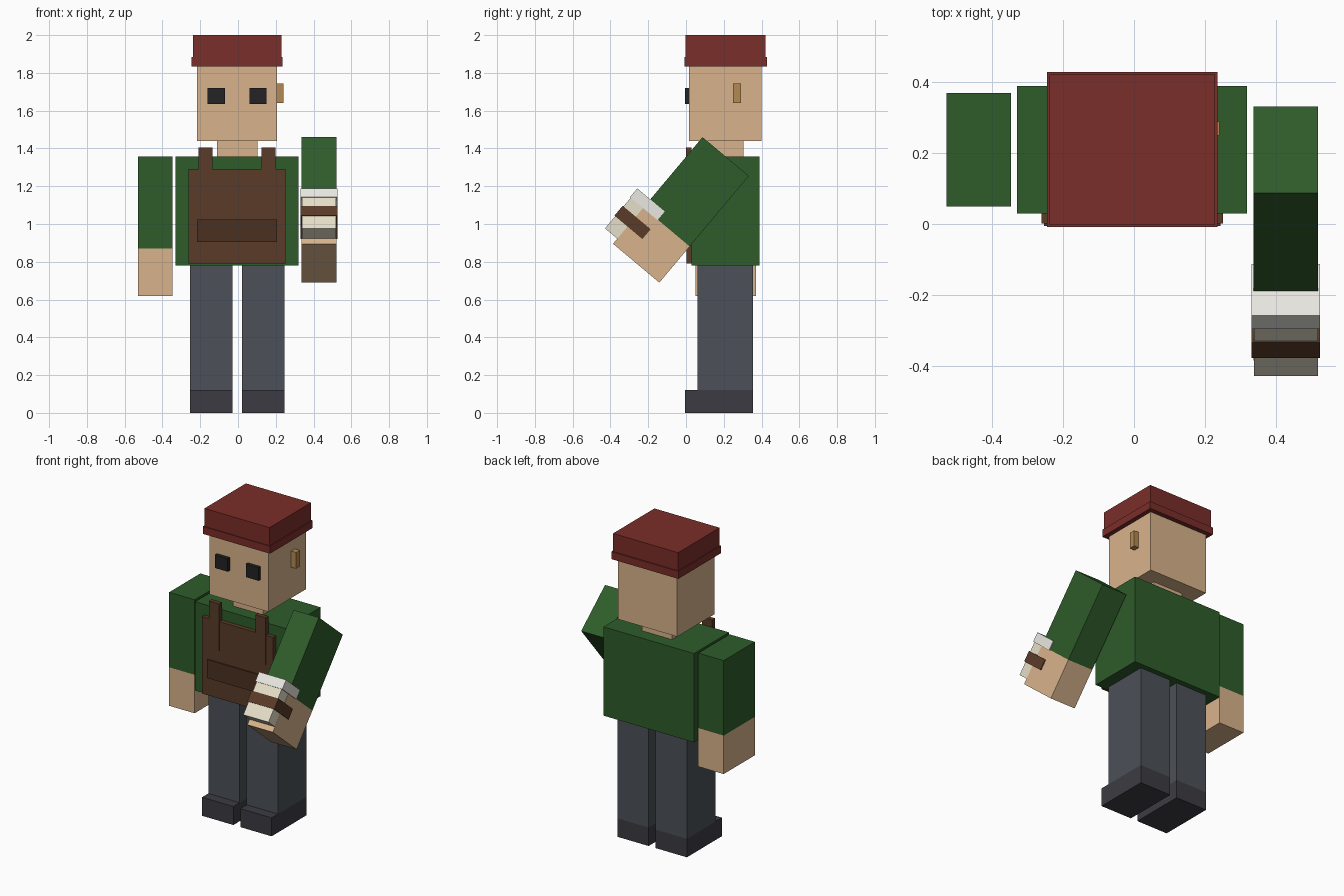
import bpy, bmesh
from math import radians
from mathutils import Matrix, Vector

if "Cube" in bpy.data.objects:
    bpy.data.objects.remove(bpy.data.objects["Cube"])

CX = -0.005                      # centre line of the body


def material(name, hex_code):
    def lin(c):
        return c / 12.92 if c <= 0.04045 else ((c + 0.055) / 1.055) ** 2.4
    rgb = [lin(int(hex_code[i:i + 2], 16) / 255) for i in (0, 2, 4)]
    m = bpy.data.materials.new(name)
    m.diffuse_color = (*rgb, 1)
    m.use_nodes = True
    m.node_tree.nodes["Principled BSDF"].inputs["Base Color"].default_value = m.diffuse_color
    return m


SKIN = material("skin", "D9B48C")
GREEN = material("green_cloth", "2E5C2A")
RED = material("red_cloth", "7A2E29")
BROWN = material("brown_leather", "5A3B28")
DARK_BROWN = material("dark_brown", "4A3020")
GREY = material("grey_trousers", "4C5158")
SHOE = material("shoe", "3C3B42")
BLACK = material("black", "232323")
WOOD = material("wood", "B48A52")
WHITE = material("white", "EAE8E2")
CREAM = material("cream", "E6DFC9")


def box(name, x, y, z, mat, matrix=None):
    """Box from (min, max) ranges, optionally placed by a matrix."""
    bm = bmesh.new()
    bmesh.ops.create_cube(bm, size=1)
    lo, hi = (Vector(p) for p in zip(x, y, z))
    bmesh.ops.transform(bm, verts=bm.verts, matrix=Matrix.Translation(
        (lo + hi) / 2) @ Matrix.Diagonal((*(hi - lo), 1)))
    mesh = bpy.data.meshes.new(name)
    bm.to_mesh(mesh)
    bm.free()
    mesh.materials.append(mat)
    ob = bpy.data.objects.new(name, mesh)
    if matrix:
        ob.matrix_world = matrix
    bpy.context.collection.objects.link(ob)
    return ob


def centred(name, half, y, z, mat):
    return box(name, (CX - half, CX + half), y, z, mat)


def pair(name, inner, outer, y, z, mat):
    box(name + "_left", (CX - outer, CX - inner), y, z, mat)
    box(name + "_right", (CX + inner, CX + outer), y, z, mat)


# Legs and shoes
pair("leg", 0.025, 0.25, (0.06, 0.355), (0.12, 0.78), GREY)
pair("shoe", 0.025, 0.25, (-0.005, 0.355), (0, 0.12), SHOE)

# Torso, neck and head
centred("torso", 0.325, (0.03, 0.39), (0.78, 1.357), GREEN)
centred("neck", 0.107, (0.11, 0.305), (1.357, 1.44), SKIN)
centred("head", 0.212, (0.016, 0.40), (1.44, 1.835), SKIN)
pair("eye", 0.065, 0.157, (-0.006, 0.016), (1.635, 1.72), BLACK)
box("pencil_behind_ear", (0.207, 0.242), (0.25, 0.29), (1.64, 1.745), WOOD)

# Hat
centred("hat_band", 0.241, (-0.009, 0.43), (1.835, 1.883), RED)
centred("hat_crown", 0.234, (-0.003, 0.422), (1.883, 2.0), RED)

# Apron
centred("apron", 0.256, (0.002, 0.03), (0.79, 1.29), BROWN)
pair("apron_strap", 0.13, 0.204, (0, 0.03), (1.10, 1.405), BROWN)
centred("apron_pocket", 0.212, (-0.006, 0.002), (0.905, 1.025), DARK_BROWN)

# Arms share one shape hung from the shoulder; the right one swings forward
for side, x, angle in (("left", -0.4385, 0), ("right", 0.429, -40)):
    shoulder = (Matrix.Translation((x, 0.21, 1.357))
                @ Matrix.Rotation(radians(angle), 4, 'X'))
    w, d = (-0.0915, 0.0915), (-0.16, 0.16)
    box("sleeve_" + side, w, d, (-0.487, 0), GREEN, shoulder)
    box("hand_" + side, w, d, (-0.737, -0.487), SKIN, shoulder)

# Cup held in the right hand
rim = (-0.097, 0.097)
box("cup_body", (-0.0905, 0.0905), (-0.245, -0.065), (-0.702, -0.49), CREAM, shoulder)
box("cup_lid", rim, (-0.25, -0.06), (-0.49, -0.43), WHITE, shoulder)
box("cup_band", rim, (-0.25, -0.057), (-0.618, -0.55), BROWN, shoulder)
